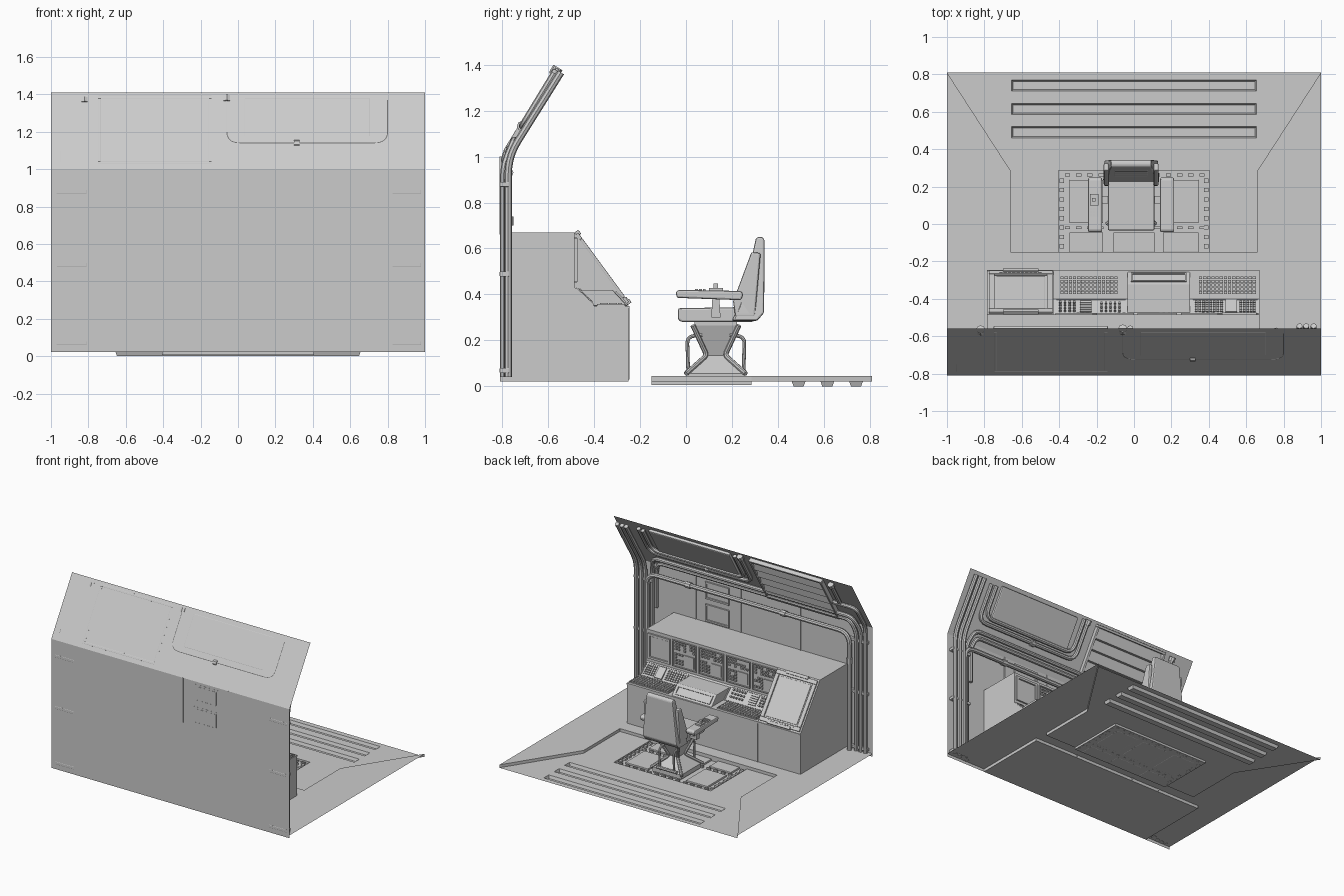
import bpy, bmesh, random
from mathutils import Vector, Matrix

if "Cube" in bpy.data.objects:
    bpy.data.objects.remove(bpy.data.objects["Cube"])
random.seed(4)

def mesh(name, verts, faces, bevel=0):
    me = bpy.data.meshes.new(name)
    me.from_pydata([tuple(v) for v in verts], [], faces)
    ob = bpy.data.objects.new(name, me)
    bpy.context.collection.objects.link(ob)
    if bevel:
        m = ob.modifiers.new("bevel", 'BEVEL')
        m.width, m.segments = bevel, 2
    return ob

def prism(name, prof, x0, x1, bevel=0, taper=None):
    # (y, z) profile extruded along x; taper(z) scales the width
    n, c, h = len(prof), (x0 + x1) / 2, (x1 - x0) / 2
    vs = [(c + s * h * (taper(z) if taper else 1), y, z) for s in (-1, 1) for y, z in prof]
    fs = [tuple(range(n)), tuple(range(2 * n - 1, n - 1, -1))]
    fs += [(i, i + n, (i + 1) % n + n, (i + 1) % n) for i in range(n)]
    ob = mesh(name, vs, fs, bevel)
    bm = bmesh.new(); bm.from_mesh(ob.data)
    bmesh.ops.recalc_face_normals(bm, faces=bm.faces)
    bm.to_mesh(ob.data); bm.free()
    return ob

def plane(p0, p1):
    # working plane: u = x, v runs from p0 to p1 in (y, z), n points out of the surface
    v = Vector((0, p1[0] - p0[0], p1[1] - p0[1])).normalized()
    n = Vector((1, 0, 0)).cross(v)
    return Matrix(((1, 0, 0, 0), (0, v.y, n.y, p0[0]), (0, v.z, n.z, p0[1]), (0, 0, 0, 1)))

CUBE = [(0, 3, 2, 1), (4, 5, 6, 7), (0, 1, 5, 4), (1, 2, 6, 5), (2, 3, 7, 6), (3, 0, 4, 7)]
def boxes(name, M, items, bevel=0):
    # items are (u0, u1, v0, v1, height) standing on the plane
    vs, fs = [], []
    for a, b, c, d, h in items:
        k = len(vs)
        vs += [M @ Vector(p) for z in (-.001, h) for p in ((a, c, z), (b, c, z), (b, d, z), (a, d, z))]
        fs += [tuple(i + k for i in f) for f in CUBE]
    return mesh(name, vs, fs, bevel)

def frame(a, b, c, d, w, h):
    return [(a, b, c, c + w, h), (a, b, d - w, d, h), (a, a + w, c + w, d - w, h), (b - w, b, c + w, d - w, h)]

def grid(a, b, c, d, nu, nv, h, fill=.75, keep=1):
    su, sv = (b - a) / nu, (d - c) / nv
    return [(a + i * su, a + (i + fill) * su, c + j * sv, c + (j + fill) * sv, h)
            for i in range(nu) for j in range(nv) if random.random() < keep]

def pipes(name, paths, r, fillet=.05):
    # round tubes through the given points, corners rounded
    cu = bpy.data.curves.new(name, 'CURVE')
    cu.dimensions, cu.bevel_depth, cu.bevel_resolution, cu.use_fill_caps = '3D', r, 2, True
    for path in paths:
        P = [Vector(p) for p in path]
        out = [P[0]]
        for a, b, c in zip(P, P[1:], P[2:]):
            f = min(fillet, (a - b).length * .45, (c - b).length * .45)
            s, e = b + (a - b).normalized() * f, b + (c - b).normalized() * f
            out += [s * (1 - t) ** 2 + b * 2 * t * (1 - t) + e * t * t for t in (0, .2, .4, .6, .8, 1)]
        out.append(P[-1])
        sp = cu.splines.new('POLY')
        sp.points.add(len(out) - 1)
        for q, p in zip(sp.points, out):
            q.co = (*p, 1)
    ob = bpy.data.objects.new(name, cu)
    bpy.context.collection.objects.link(ob)
    bpy.ops.object.select_all(action='DESELECT')
    bpy.context.view_layer.objects.active = ob
    ob.select_set(True)
    bpy.ops.object.convert(target='MESH')
    bpy.ops.object.shade_smooth_by_angle()

def wall(pts, off):
    # (x, z) points laid on the inside of the bent wall
    return [(x, -.81 + off, z) if z <= 1 else
            (x, -.81 + .25 * (z - 1) / .41 + .854 * off, z - .52 * off) for x, z in pts]

# floor: outer sheet, step down, recessed middle with slots and trench
edge = [(1, .81), (.66, .285), (.66, -.15), (-.66, -.15), (-.66, .285), (-1, .81)]
mesh("floor_outer", [(x, y, .044) for x, y in [(-1, -.81), (1, -.81)] + edge], [tuple(range(8))])
mesh("floor_step", [(x, y, z) for z in (.022, .044) for x, y in edge],
     [(i, i + 1, i + 7, i + 6) for i in range(5)])
vs, fs = [], []
def quad(*p):
    fs.append(tuple(range(len(vs), len(vs) + 4))); vs.extend(p)
def half(y): return .66 + max(0, y - .285) / .525 * .34
def band(y0, y1, hole=0, z=.022, inset=0):
    if not hole:
        return quad(*[(s * half(y), y, .022) for s, y in ((-1, y0), (1, y0), (1, y1), (-1, y1))])
    for s in (-1, 1):
        quad(*[(s * x, y, .022) for x, y in ((hole, y0), (half(y0), y0), (half(y1), y1), (hole, y1))][::s])
    top = [(-hole, y0), (hole, y0), (hole, y1), (-hole, y1)]
    low = [(x - inset * (1 if x > 0 else -1), y + inset * (1 if y == y0 else -1), z) for x, y in top]
    quad(*low)
    for i in range(4):
        j = (i + 1) % 4
        quad(low[i], low[j], (*top[j], .022), (*top[i], .022))
band(-.15, .285, .405, .006)
ys = [.285, .46, .52, .585, .645, .71, .77, .81]
for i, (a, b) in enumerate(zip(ys, ys[1:])):
    band(a, b, .655 if i % 2 else 0, 0, .008)
mesh("floor_recess", vs, fs)
FL = plane((0, .006), (1, .006))
tiles = [(a, b, c, d, .014) for a, b in ((-.345, -.165), (-.11, .11), (.155, .345)) for c, d in ((.005, .235), (-.15, -.045))]
boxes("floor_tiles", FL, tiles, .003)
boxes("trench_studs", FL, [(s * .385 - .012, s * .385 + .012, y, y + .022, .014) for s in (-1, 1)
      for y in [-.13 + .05 * i for i in range(8)]]
      + [(x, x + .028, y, y + .014, .014) for y in (.255, -.028) for x in [-.37 + .06 * i for i in range(13)]])

# bent rear wall sheet
mesh("wall", [(x, y, z) for y, z in ((-.81, .022), (-.81, 1), (-.56, 1.41)) for x in (-1, 1)],
     [(0, 2, 3, 1), (2, 4, 5, 3)])
W = plane((-.81, 1), (-.81, 0))
boxes("wall_panels", W, frame(.2, .4, .02, .15, .012, .012) + frame(.2, .4, .19, .32, .012, .012)
      + [(.215, .385, .035, .135, .006), (.215, .385, .205, .305, .006), (.1, .108, 0, .34, .006),
         (.48, .488, 0, .34, .006), (-.4, -.392, 0, .34, .006)])
S = plane((-.56, 1.41), (-.81, 1))
# louvre on the sloping wall
boxes("louvre_frame", S, frame(-.75, -.14, .02, .45, .018, .03), .003)
for i in range(5):
    v = .045 + i * .08
    mesh("louvre_slat", [S @ Vector(p) for p in ((-.735, v, .004), (-.155, v, .004), (-.155, v + .07, .03),
         (-.735, v + .07, .03), (-.735, v + .078, .002), (-.155, v + .078, .002))], [(0, 3, 2, 1), (3, 4, 5, 2)])
boxes("ceiling_panel", S, [(.03, .71, .03, .28, .022)], .008)

# pipework
pipes("pipes_left", [wall([(-.95, .04), (-.95, 1), (-.95, 1.19), (-.76, 1.19)], .016),
                     wall([(-.91, .04), (-.91, .96), (-.87, 1.08), (.8, 1.08), (.84, .96), (.84, .04)], .016),
                     wall([(-.875, .04), (-.875, .94), (-.84, 1.045), (.77, 1.045), (.805, .94), (.805, .68)], .018),
                     wall([(-.82, 1.2), (-.82, 1.38)], .016)], .015)
pipes("pipe_front", [wall([(-.83, .04), (-.83, .93), (.87, .93), (.87, .04)], .036)], .017, .09)
pipes("pipes_right", [wall([(x, .04), (x, 1), (x, 1.385)], .036) for x in (.96, .92, .885)], .016, .08)
pipes("pipes_ceiling", [wall([(-.06, 1.39), (-.06, 1.14), (.8, 1.14), (.8, 1.37)], .014),
                        wall([(-.02, 1.39), (-.02, 1.175), (.76, 1.175), (.76, 1.37)], .02)], .015, .07)
pipes("pipe_collars", [wall([(-.06, 1.365), (-.06, 1.395)], .014), wall([(-.82, 1.36), (-.82, 1.385)], .016),
                       wall([(.3, 1.14), (.33, 1.14)], .014), wall([(-.83, .7), (-.83, .74)], .036),
                       wall([(.5, .93), (.54, .93)], .036), wall([(-.3, .93), (-.26, .93)], .036)], .023)
boxes("pipe_clamps", W, [(a, b, v, v + .022, h) for v in (.11, .5, .92)
      for a, b, h in ((-.97, -.81, .022), (.825, .98, .04))], .003)

# console body and its raised screen block
desk = [(-.81, .022), (-.25, .022), (-.25, .35), (-.4, .35), (-.485, .43), (-.485, .67), (-.81, .67)]
prism("console", desk, -.43, .67)
prism("screen_block", [(-.81, .022), (-.25, .022), (-.25, .35), (-.485, .67), (-.81, .67)], -.785, -.43)
F = plane((-.25, .35), (-.25, .022))
boxes("console_seams", F, [(x, x + .006, 0, .32, .004) for x in (-.43, -.2, .3)] + [(-.785, .67, 0, .012, .005)])
B = plane((-.485, .67), (-.25, .35))
boxes("main_screen_frame", B, frame(-.775, -.435, .01, .385, .03, .012) + [(-.7, -.51, .0, .022, .02), (-.7, -.51, .372, .392, .02)], .003)
boxes("main_screen", B, [(-.735, -.475, .05, .345, .006)], .003)
boxes("screen_buttons", B, grid(-.72, -.49, .36, .372, 10, 1, .016))

# upright instrument panels
U = plane((-.485, .67), (-.485, .43))
up = frame(.47, .655, .025, .215, .016, .012) + [(.49, .635, .045, .195, .006)]
for a, b in ((.25, .45), (.02, .23), (-.2, 0), (-.42, -.22)):
    up += frame(a, b, .02, .22, .007, .008)
    up += grid(a + .015, b - .01, .035, .1, 7, 3, .009, .6, .8)
    up += [(a + .02, (a + b) / 2, .115, .2, .007)] + grid((a + b) / 2 + .012, b - .01, .115, .205, 3, 4, .011, .6, .9)
boxes("instrument_panels", U, up)

# sloped switch strip
P = plane((-.485, .43), (-.4, .35))
sw = frame(-.42, -.04, .006, .112, .005, .005) + frame(.31, .665, .006, .112, .005, .005)
sw += grid(-.4, -.3, .02, .1, 4, 4, .014, .5) + grid(-.29, -.2, .018, .1, 1, 5, .008, .7)
sw += grid(-.18, -.06, .02, .1, 5, 3, .014, .45)
sw += grid(.325, .48, .02, .1, 8, 5, .008) + [(.49, .55, .015, .103, .01)] + grid(.565, .655, .02, .1, 5, 5, .008)
boxes("switch_strip", P, sw)

# keyboards
D = plane((-.4, .35), (-.25, .35))
kb = []
for a, b in ((-.405, -.075), (.335, .665)):
    kb += frame(a, b, .012, .135, .006, .008) + grid(a + .012, b - .008, .025, .125, 14, 5, .012, .78)
boxes("keyboards", D, kb)

# wedge monitor in the middle of the desk
prism("desk_monitor", [(-.48, .42), (-.32, .42), (-.255, .35), (-.44, .35)], -.035, .3, .004)
boxes("desk_monitor_slot", plane((-.32, .42), (-.255, .35)), frame(-.015, .28, .015, .08, .008, .008))

# chair: pedestal, braces, foot rails
cx, cy = -.015, .13
levels = [(.022, .13, .13), (.055, .13, .13), (.135, .035, .04), (.265, .085, .1), (.29, .085, .1)]
ring = [(-1, -1), (1, -1), (1, 1), (-1, 1)]
mesh("pedestal", [(cx + sx * a * .92, cy + sy * b * .92, z) for z, a, b in levels for sx, sy in ring],
     [(3, 2, 1, 0), (16, 17, 18, 19)] + [(4 * k + i, 4 * k + (i + 1) % 4, 4 * k + 4 + (i + 1) % 4, 4 * k + 4 + i)
                                       for k in range(4) for i in range(4)])
pipes("pedestal_braces", [[(cx + sx * a, cy + sy * b, z) for z, a, b in levels[1:4]] for sx, sy in ring], .011, .02)
pipes("foot_rails", [[(cx + sx * .06, cy + sy * q, z) for q, z in ((.12, .05), (.125, .215), (.06, .225))]
                     for sx, sy in ring], .008, .03)
pipes("foot_bars", [[(cx - .085, cy + s * .122, .065), (cx + .085, cy + s * .122, .065)] for s in (-1, 1)], .012)

# seat and backrest
prism("seat", [(-.035, .29), (-.02, .28), (.29, .28), (.33, .31), (.25, .345), (-.035, .34)], cx - .125, cx + .125, .012)
slim = lambda z: 1 - .25 * max(0, z - .35) / .3
prism("backrest", [(.2, .285), (.31, .285), (.34, .32), (.342, .64), (.33, .652), (.305, .648), (.29, .58), (.23, .35)],
      cx - .145, cx + .145, .014, slim)
for s in (-1, 1):
    prism("back_bolster", [(.215, .3), (.3, .3), (.325, .58), (.285, .585), (.205, .37)],
          cx + s * .133 - .014, cx + s * .133 + .014, .008, None)
boxes("back_ribs", plane((.293, .6), (.235, .36)), [(cx - .09, cx + .09, .02 + .045 * i, .05 + .045 * i, .008) for i in range(4)], .003)

# armrests
for s in (-1, 1):
    a, b = sorted((cx + s * .155, cx + s * .23))
    prism("armrest", [(-.04, .385), (.24, .375), (.25, .4), (.24, .415), (-.03, .42), (-.045, .412)], a, b, .008)
    prism("arm_post", [(.11, .3), (.15, .3), (.145, .39), (.115, .39)], cx + s * .165 - .012, cx + s * .165 + .012)
    boxes("arm_bracket", plane((.11, .3), (.15, .3)), [(min(cx + s * .11, cx + s * .177), max(cx + s * .11, cx + s * .177), 0, .04, .02)])
boxes("arm_controls", plane((.02, .418), (.2, .418)), [(-.235, -.19, .08, .14, .01), (-.225, -.205, .1, .12, .03)]
      + grid(-.235, -.185, .02, .07, 3, 3, .006))
